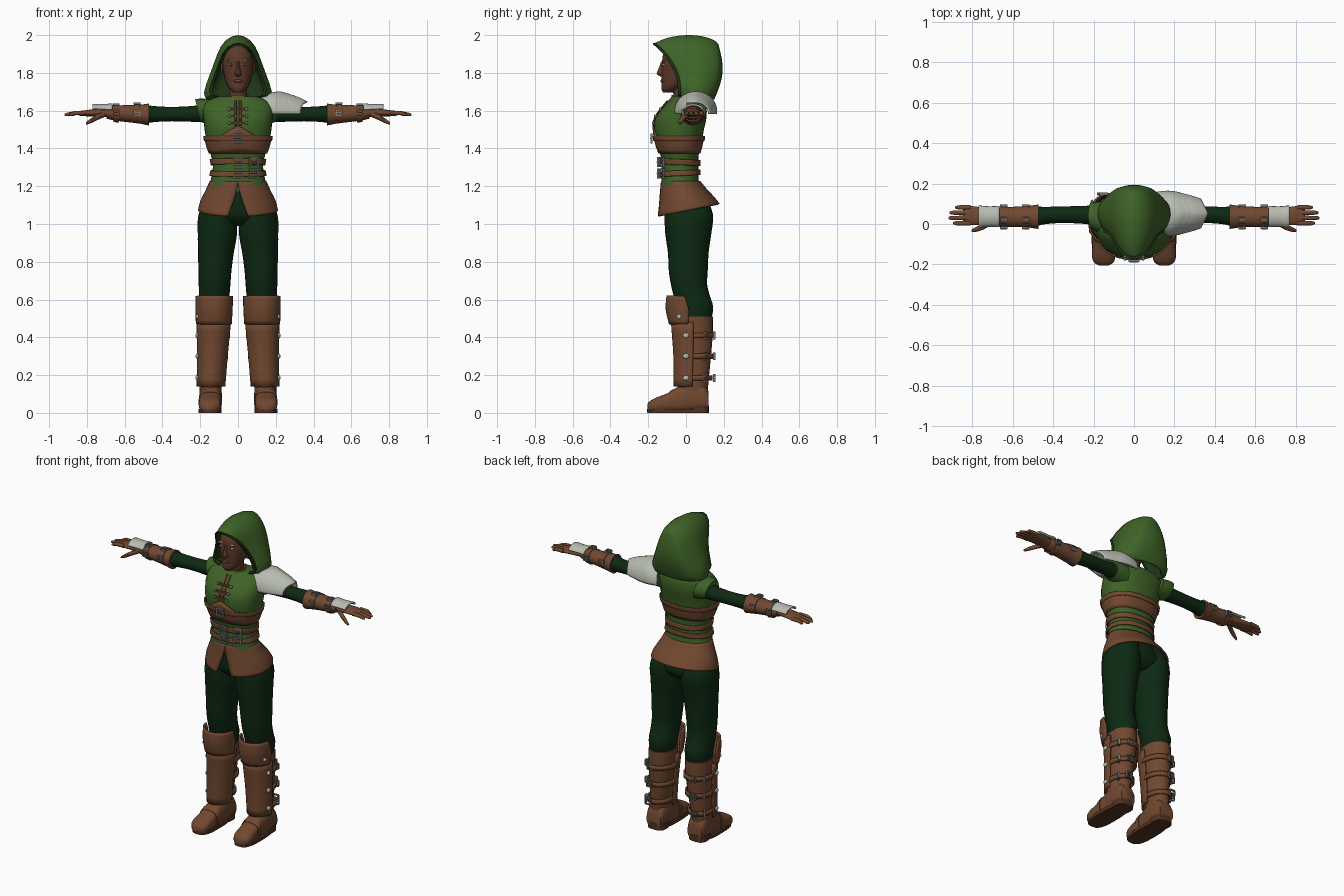
import bpy, bmesh
from math import sin, cos, pi, radians
from mathutils import Matrix, Vector

if "Cube" in bpy.data.objects:
    bpy.data.objects.remove(bpy.data.objects["Cube"])


def material(name, r, g, b):
    m = bpy.data.materials.new(name)
    m.use_nodes = True
    m.diffuse_color = (r, g, b, 1)
    node = next(n for n in m.node_tree.nodes if n.type == 'BSDF_PRINCIPLED')
    node.inputs["Base Color"].default_value = (r, g, b, 1)
    return m


green = material("cloth_green", .048, .125, .02)
dark_green = material("trouser_green", .004, .022, .006)
lining = material("hood_lining", .014, .036, .008)
leather = material("brown_leather", .165, .065, .03)
sole_brown = material("dark_sole", .08, .032, .016)
skin = material("dark_skin", .11, .04, .022)
steel = material("pale_steel", .48, .5, .44)
iron = material("grey_iron", .18, .19, .19)
tie_red = material("lacing_red", .16, .045, .022)
white = material("eye_white", .55, .55, .5)
parts = []


def finish(bm, name, mats, mirror=False, thick=0, offset=0):
    bmesh.ops.remove_doubles(bm, verts=bm.verts, dist=1e-5)
    bmesh.ops.recalc_face_normals(bm, faces=bm.faces)
    me = bpy.data.meshes.new(name)
    bm.to_mesh(me)
    bm.free()
    mats = mats if isinstance(mats, (list, tuple)) else [mats]
    for m in mats:
        me.materials.append(m)
    ob = bpy.data.objects.new(name, me)
    bpy.context.collection.objects.link(ob)
    if thick:
        mod = ob.modifiers.new("thickness", 'SOLIDIFY')
        mod.thickness, mod.offset = thick, offset
        mod.material_offset = len(mats) - 1
    if mirror:
        ob.modifiers.new("mirror", 'MIRROR').use_mirror_merge = False
    parts.append(ob)
    return ob


def sheet(name, rows, mats, closed=True, caps=True, **kw):
    """Skin a list of equal-length point rows."""
    bm = bmesh.new()
    grid = [[bm.verts.new(p) for p in row] for row in rows]
    n = len(rows[0])
    for a, b in zip(grid, grid[1:]):
        for i in range(n if closed else n - 1):
            j = (i + 1) % n
            bm.faces.new((a[i], a[j], b[j], b[i]))
    if caps:
        bm.faces.new(grid[0][::-1])
        bm.faces.new(grid[-1])
    return finish(bm, name, mats, **kw)


def resample(rings, steps=3):
    """Catmull-Rom smoothing between control rings."""
    r = [Vector(q) for q in rings]
    r = [r[0]] + r + [r[-1]]
    out = []
    for a, b, c, d in zip(r, r[1:], r[2:], r[3:]):
        for k in range(steps):
            t = k / steps
            out.append(b + (c - a) * t / 2 + (a * 2 - b * 5 + c * 4 - d) * t * t / 2
                       + (b * 3 - a - c * 3 + d) * t ** 3 / 2)
    return out + [r[-1]]


def power(v, e):
    return (1 if v >= 0 else -1) * abs(v) ** (2 / e)


def loft(name, rings, mats, axis='z', e=2, n=24, side=-1, warp=None, steps=3, **kw):
    """Rings are (position, centre, centre, radius, radius[, half gap in degrees])."""
    gapped = len(rings[0]) > 5
    rows = []
    for ring in resample(rings, steps):
        t, c, d, r, s = ring[:5]
        gap = radians(ring[5]) if gapped else 0
        row = []
        for i in range(n + gapped):
            a = side * pi / 2 + gap + (2 * pi - 2 * gap) * i / n
            u, v = c + r * power(cos(a), e), d + s * power(sin(a), e)
            p = {'z': (u, v, t), 'x': (t, u, v), 'y': (u, t, v)}[axis]
            row.append(warp(*p) if warp else p)
        rows.append(row)
    if gapped:
        kw.setdefault("thick", .01)
    return sheet(name, rows, mats, closed=not gapped, caps=not gapped, **kw)


def ball(name, loc, size, mat, mirror=False):
    bm = bmesh.new()
    m = Matrix.Translation(loc) @ Matrix.Diagonal((*size, 1))
    bmesh.ops.create_uvsphere(bm, u_segments=14, v_segments=8, radius=1, matrix=m)
    finish(bm, name, mat, mirror)


def boxes(name, items, mat, mirror=False):
    """Items are (matrix, offset, size)."""
    bm = bmesh.new()
    for m, off, size in items:
        bmesh.ops.create_cube(bm, size=1, matrix=m @ Matrix.Translation(off) @ Matrix.Diagonal((*size, 1)))
    finish(bm, name, mat, mirror)


def buckles(name, places, mirror=False, size=.045):
    """Square frames with a prong; places are (location, axis, degrees)."""
    h, t, items = size / 2, size / 5, []
    for loc, ax, deg in places:
        m = Matrix.Translation(loc) @ Matrix.Rotation(radians(deg), 4, ax)
        for s in (-1, 1):
            items += [(m, (s * h, 0, 0), (t, .012, size)), (m, (0, 0, s * h), (size, .012, t))]
        items.append((m, (0, -.004, 0), (size, .008, t * .7)))
    boxes(name, items, iron, mirror)


# Torso, with helpers that follow its surface
torso = [(1.17, 0, -.025, .157, .105), (1.24, 0, -.032, .143, .098), (1.3, 0, -.032, .133, .098),
         (1.36, 0, -.034, .142, .1), (1.42, 0, -.037, .163, .118), (1.5, 0, -.037, .177, .132),
         (1.56, 0, -.027, .183, .135), (1.61, 0, -.01, .187, .118), (1.65, 0, 0, .165, .095),
         (1.675, 0, -.01, .1, .065)]
loft("vest", torso, green, e=2.3, n=32)
dense = resample(torso)


def torso_at(z):
    for a, b in zip(dense, dense[1:]):
        if z <= b[0]:
            return a.lerp(b, (z - a[0]) / (b[0] - a[0]))
    return dense[-1]


def on_torso(a, z, off):
    _, c, d, r, s = torso_at(z)
    return Vector((c + (r + off) * power(cos(a), 2.3), d + (s + off) * power(sin(a), 2.3), z))


def on_front(x, z, off):
    _, c, d, r, s = torso_at(z)
    return Vector((x, d - (s + off) * (1 - abs(x / r) ** 2.3) ** (1 / 2.3), z))


def band(name, low, high, off, mat=leather, peak=0, drop=0):
    rows = []
    for k in range(5):
        row = []
        for i in range(48):
            a = 2 * pi * i / 48
            top = high + peak * max(0, 1 - abs(cos(a)) / .6) * (sin(a) < 0)
            z = low + (top - low) * k / 4 + drop * sin(a)
            row.append(on_torso(a, z, off))
        rows.append(row)
    sheet(name, rows, mat, caps=False, thick=.008)


band("bodice", 1.375, 1.45, .004, peak=.07)
band("chest_strap", 1.44, 1.465, .009)
band("upper_belt", 1.312, 1.343, .008, drop=-.005)
band("lower_belt", 1.255, 1.283, .008, drop=.005)
buckles("torso_buckles", [(on_front(0, 1.453, .02), 'Z', 0)]
        + [(on_front(x, z, .018), 'Z', x * 300) for z in (1.328, 1.268) for x in (0, .085)])

# Front lacing
for x in (-.012, .012):
    loft("lacing_cord", [(z, x, on_front(x, z, .004).y, .006, .006) for z in (1.52, 1.57, 1.62, 1.655)],
         tie_red, n=8)
for z in (1.535, 1.572, 1.608):
    p = on_front(0, z, .008)
    boxes("lacing_bar", [(Matrix.Translation(p), (0, .003, 0), (.1, .012, .011))], tie_red)
    for x in (-.045, .045):
        ball("lacing_toggle", on_front(x, z, .008), (.009, .008, .009), iron)

# Skirt with a front notch and a hem that rises to the back
loft("skirt", [(1.225, 0, -.028, .146, .1, 0), (1.18, 0, -.015, .166, .118, 3), (1.12, 0, .003, .195, .143, 9),
               (1.07, 0, .012, .207, .162, 15)], leather, n=40,
     warp=lambda x, y, z: (x, y, z + (1.225 - z) * 1.3 * y))

# Trousers
loft("hips", [(1.2, 0, -.025, .14, .095), (1.1, 0, .005, .18, .12), (1.04, 0, .012, .185, .12),
              (.99, 0, .015, .08, .07)], dark_green)
loft("trouser_leg", [(1.15, .085, .0, .08, .105), (1.05, .109, .015, .1, .128), (.95, .109, .012, .104, .122),
                     (.85, .117, .012, .095, .108), (.75, .122, .012, .087, .103), (.68, .124, .016, .084, .096),
                     (.62, .126, .03, .081, .096), (.56, .127, .047, .08, .097), (.49, .128, .045, .07, .088)],
     dark_green, mirror=True)

# Boots
shaft = [(.07, .145, .045, .056, .068), (.15, .145, .035, .06, .083), (.3, .135, .042, .07, .09),
         (.42, .13, .045, .077, .097), (.51, .128, .045, .08, .097)]
loft("boot_shaft", shaft, leather, mirror=True)
loft("shin_guard", [(.14, .143, .03, .071, .092, 88), (.3, .136, .03, .077, .092, 85),
                    (.48, .128, .025, .086, .1, 82)], leather, side=1, mirror=True)
loft("knee_guard", [(.47, .128, .015, .09, .1, 92), (.55, .127, .005, .094, .108, 85),
                    (.62, .126, 0, .094, .098, 95)], leather, side=1, mirror=True)
loft("boot_foot", [(.12, .145, .06, .05, .05), (.09, .145, .08, .058, .075), (.02, .145, .082, .06, .078),
                   (-.05, .146, .068, .056, .065), (-.1, .148, .053, .058, .05), (-.16, .15, .042, .058, .038),
                   (-.19, .15, .034, .048, .029), (-.205, .15, .03, .025, .018)], leather, axis='y', e=2.8, mirror=True)
loft("boot_sole", [(0, .148, -.06, .061, .145), (.02, .148, -.06, .062, .146)], sole_brown, e=3,
     steps=1, mirror=True)
loft("boot_heel", [(0, .145, .07, .057, .052), (.04, .145, .07, .059, .053)], sole_brown, e=3,
     steps=1, mirror=True)
loft("instep_strap", [(-.09, .147, .056, .062, .055), (-.065, .147, .064, .061, .064)], leather,
     axis='y', e=2.8, steps=1, mirror=True)
for z, cx, r in ((.41, .13, .083), (.3, .135, .077), (.185, .143, .069)):
    loft("boot_strap", [(z - .014, cx, .046, r, r + .02, 75), (z + .014, cx, .046, r, r + .02, 75)],
         leather, steps=1, mirror=True)
    buckles("boot_buckles", [((cx + r * .82, .1, z), 'Z', 55), ((cx + .02, .15, z), 'Z', 0)], True, .034)
    ball("boot_stud", (cx + r + .004, .0, z), (.009, .016, .014), steel, True)
ball("knee_stud", (.213, -.035, .51), (.01, .013, .013), steel, True)

# Arms
loft("shoulder_cap", [(.13, .025, 1.59, .085, .07), (.18, .035, 1.597, .075, .067), (.212, .042, 1.6, .064, .06)],
     green, axis='x', mirror=True, warp=lambda x, y, z: (x + (z - 1.6) * .25, y, z))
loft("sleeve", [(.15, .04, 1.588, .055, .05), (.24, .045, 1.583, .045, .042), (.35, .046, 1.582, .041, .038),
                (.44, .042, 1.582, .043, .042), (.49, .037, 1.581, .05, .049)], dark_green, axis='x', mirror=True)
loft("bracer", [(.472, .036, 1.58, .061, .058), (.49, .036, 1.58, .058, .055), (.53, .036, 1.582, .053, .049),
                (.6, .035, 1.585, .05, .044), (.66, .035, 1.588, .047, .039), (.695, .035, 1.59, .042, .032)],
     leather, axis='x', mirror=True)
for x, r in ((.535, .055), (.645, .05)):
    loft("bracer_strap", [(x - .014, .036, 1.584, r + .003, r - .002), (x + .014, .036, 1.585, r, r - .005)],
         leather, axis='x', steps=1, mirror=True)
    buckles("bracer_buckles", [((x, .02, 1.583 + r), 'X', 90), ((x, -.018, 1.59), 'Z', 0),
                               ((x, .09, 1.59), 'Z', 0)], True, .03)
loft("hand_plate", [(.665, .037, 1.59, .052, .043, 112), (.72, .037, 1.592, .05, .038, 112),
                    (.77, .037, 1.594, .055, .037, 112)], steel, axis='x', mirror=True)
loft("palm", [(.67, .035, 1.59, .036, .027), (.72, .036, 1.59, .04, .023), (.78, .04, 1.588, .046, .018),
              (.825, .043, 1.585, .046, .014), (.845, .043, 1.584, .04, .009)], leather, axis='x', mirror=True)
for y, tip in ((.004, .895), (.03, .918), (.056, .912), (.082, .885)):
    loft("finger", [(.81, y, 1.588, .012, .012), (.86, y, 1.587, .0115, .011), (tip - .012, y, 1.58, .01, .009),
                    (tip, y, 1.578, .005, .004)], leather, axis='x', n=10, mirror=True)
loft("thumb", [(.7, .015, 1.585, .016, .016), (.745, -.012, 1.565, .016, .015), (.785, -.028, 1.543, .012, .012),
               (.805, -.033, 1.532, .005, .006)], leather, axis='x', n=10, mirror=True)

# Layered plate on the left shoulder only
for name, dx, grow in (("shoulder_plate_upper", 0, 0), ("shoulder_plate_middle", .025, -.008),
                       ("shoulder_plate_lower", .05, -.016)):
    loft(name, [(.15 + dx, .052, 1.597, .1 + grow, .088 + grow, 82), (.22 + dx, .052, 1.597, .108 + grow, .1 + grow, 82),
                (.275 + dx, .052, 1.59, .1 + grow, .09 + grow, 85), (.315 + dx, .052, 1.585, .085 + grow, .075 + grow, 88)],
         steel, axis='x', warp=lambda x, y, z: (x - abs(y - .052) * .5, y, z))

# Head and neck
loft("neck", [(1.6, 0, -.01, .055, .05), (1.68, 0, -.02, .047, .047), (1.76, 0, -.02, .05, .05)], skin)
loft("neck_collar", [(1.65, 0, -.017, .068, .066), (1.682, 0, -.02, .056, .056)], leather, steps=1)
loft("head", [(1.695, 0, -.095, .02, .025), (1.715, 0, -.08, .045, .05), (1.75, 0, -.05, .066, .079),
              (1.8, 0, -.037, .077, .093), (1.85, 0, -.03, .083, .097), (1.9, 0, -.028, .079, .092),
              (1.94, 0, -.02, .058, .068), (1.958, 0, -.02, .02, .025)], skin)
loft("nose", [(1.782, 0, -.126, .012, .012), (1.795, 0, -.129, .018, .026), (1.82, 0, -.125, .012, .021),
              (1.86, 0, -.12, .008, .012)], skin, n=12)
ball("lips", (0, -.124, 1.757), (.024, .012, .009), tie_red)
ball("ear", (.083, -.02, 1.825), (.01, .02, .03), skin, True)
ball("eye", (.034, -.117, 1.843), (.015, .009, .006), white, True)
ball("iris", (.034, -.123, 1.843), (.006, .005, .006), sole_brown, True)
ball("eyebrow", (.037, -.116, 1.866), (.021, .008, .004), white, True)

# Hood: arches swept from the rim to the back seam
arch = [(.72, 0), (.95, .03), (1, .12), (.92, .27), (.81, .42), (.7, .58), (.6, .72), (.5, .83),
        (.36, .92), (.18, .98), (0, 1)]
arch += [(-w, h) for w, h in arch[-2::-1]]
# half width, top y, bottom y, top z, bottom z, bulge
sweep = [(.145, -.17, -.035, 1.955, 1.675, 0), (.163, -.1, -.01, 1.985, 1.665, 0), (.18, 0, .04, 2, 1.655, 0),
         (.172, .09, .09, 1.993, 1.652, .01), (.125, .15, .13, 1.972, 1.655, .035),
         (.06, .168, .147, 1.955, 1.66, .038), (0, .172, .15, 1.95, 1.66, .04)]
rows = [[(w * u, yb + (yt - yb) * h ** 2.5 + bulge * sin(pi * h), zb + (zt - zb) * h) for u, h in arch]
        for w, yt, yb, zt, zb, bulge in resample(sweep)]
sheet("hood", rows, [green, lining], closed=False, caps=False, thick=.012, offset=-1)
rim = [[Vector(p) + Vector((p[0] * k, d, 0)) for p in rows[0]] for k, d in ((.03, .01), (.03, -.004), (-.07, -.004))]
sheet("hood_rim", rim, lining, closed=False, caps=False, thick=.006)

# Smooth shading with sharp edges kept
bpy.ops.object.select_all(action='DESELECT')
for ob in parts:
    ob.select_set(True)
bpy.context.view_layer.objects.active = parts[0]
bpy.ops.object.shade_smooth_by_angle(angle=radians(42))
